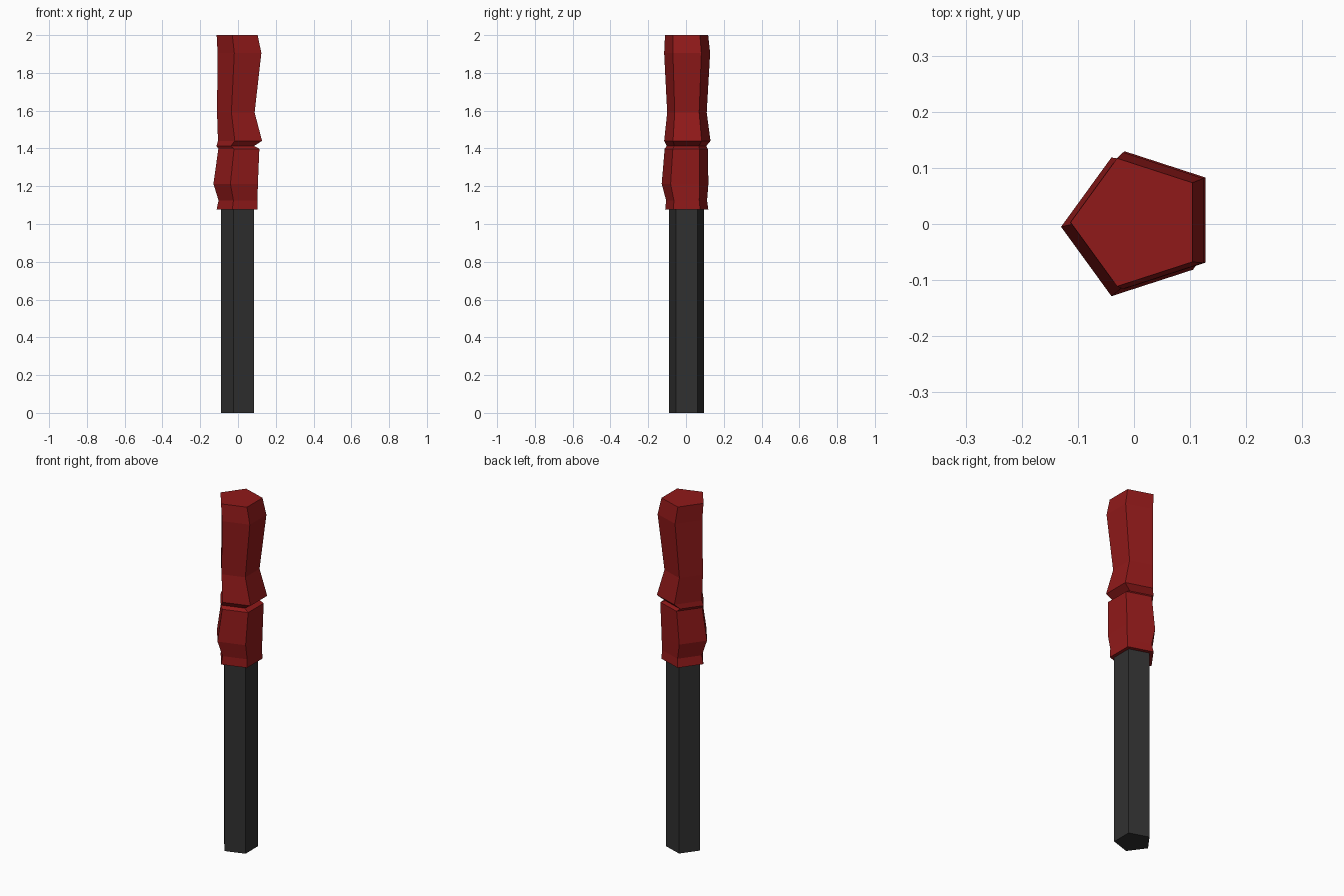
import bpy, bmesh
from math import sin, cos, radians

if "Cube" in bpy.data.objects:
    bpy.data.objects.remove(bpy.data.objects["Cube"])


def material(name, color):
    m = bpy.data.materials.new(name)
    m.diffuse_color = color
    m.use_nodes = True
    m.node_tree.nodes["Principled BSDF"].inputs["Base Color"].default_value = m.diffuse_color
    return m


def pentagon_loft(name, sections, mat):
    """Loft five-sided rings given as (z, centre x, centre y, radius), capped at both ends."""
    bm = bmesh.new()
    rings = []
    for z, cx, cy, r in sections:
        angles = [radians(180 + 72 * i) for i in range(5)]
        rings.append([bm.verts.new((cx + r * cos(a), cy + r * sin(a), z)) for a in angles])
    for low, high in zip(rings, rings[1:]):
        for i in range(5):
            j = (i + 1) % 5
            bm.faces.new((low[i], low[j], high[j], high[i]))
    bm.faces.new(rings[0][::-1])
    bm.faces.new(rings[-1])
    bmesh.ops.recalc_face_normals(bm, faces=bm.faces[:])
    mesh = bpy.data.meshes.new(name)
    bm.to_mesh(mesh)
    bm.free()
    mesh.materials.append(mat)
    ob = bpy.data.objects.new(name, mesh)
    bpy.context.collection.objects.link(ob)
    return ob


dark = material("dark_grey", (0.03, 0.03, 0.03, 1))
red = material("deep_red", (0.28, 0.01, 0.01, 1))

# Straight lower shaft
pentagon_loft("shaft", [(0, 0.007, 0.003, 0.097), (1.08, 0.007, 0.003, 0.097)], dark)

# Irregular upper grip, each ring shifted slightly off axis
pentagon_loft("grip", [
    (1.077, 0.007, 0.004, 0.12),
    (1.125, 0.011, 0.003, 0.114),
    (1.213, 0.000, -0.005, 0.13),
    (1.398, 0.016, 0.001, 0.12),
    (1.413, -0.004, 0.003, 0.11),
    (1.440, 0.023, 0.007, 0.129),
    (1.590, -0.001, 0.005, 0.11),
    (1.905, 0.020, 0.006, 0.128),
    (2.000, 0.007, 0.003, 0.12),
], red)
